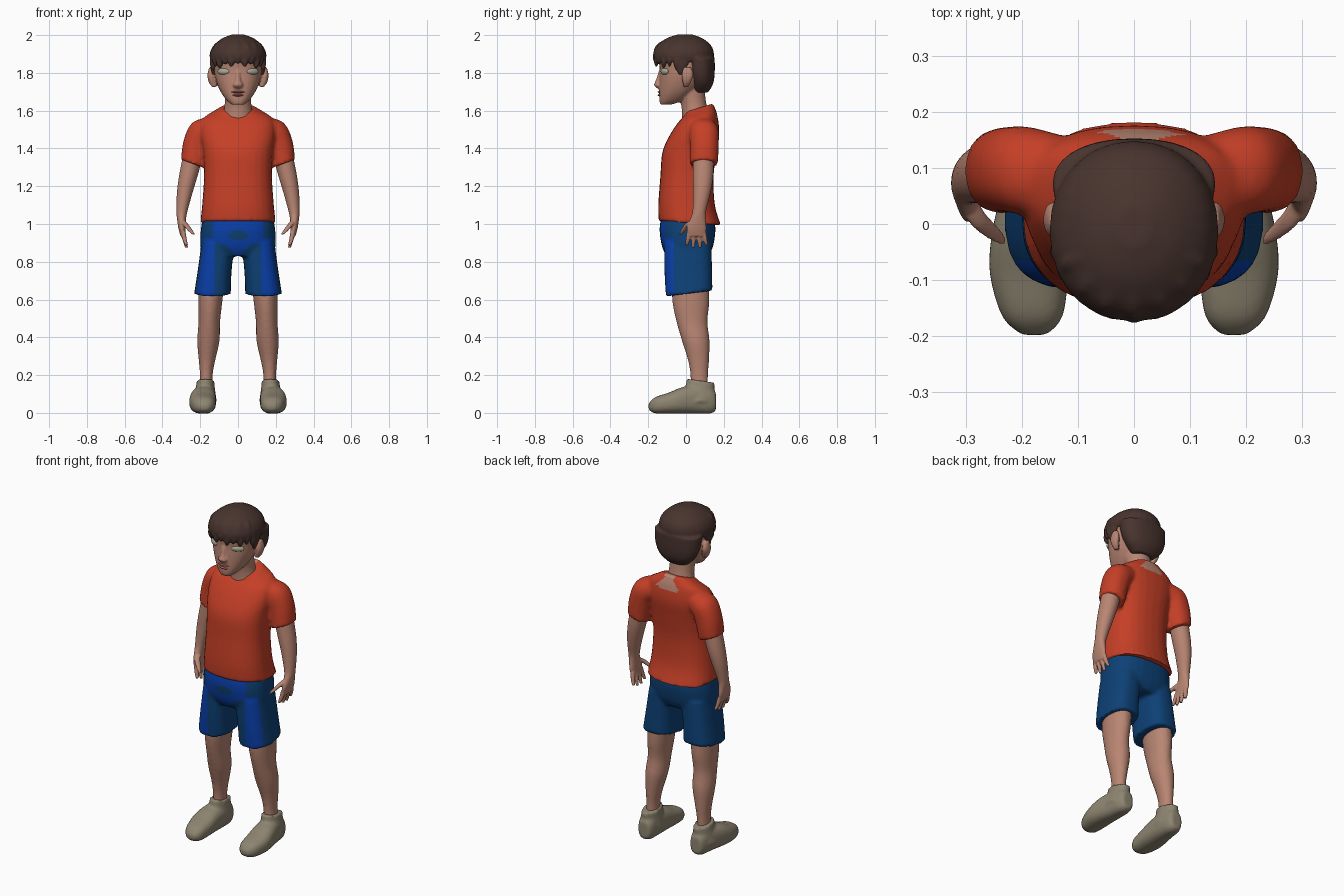
import bpy, bmesh, math
from mathutils import Vector, Euler

cube = bpy.data.objects.get("Cube")
if cube:
    bpy.data.objects.remove(cube, do_unlink=True)


def material(name, r, g, b):
    mat = bpy.data.materials.new(name)
    mat.use_nodes = True
    mat.diffuse_color = (r, g, b, 1)
    shader = mat.node_tree.nodes["Principled BSDF"]
    shader.inputs["Base Color"].default_value = (r, g, b, 1)
    shader.inputs["Roughness"].default_value = .8
    return mat


SKIN = material("skin", .48, .235, .17)
RED = material("shirt_red", .56, .05, .02)
BLUE = material("bright_blue", .003, .05, .4)
NAVY = material("dark_blue", .004, .052, .18)
HAIR = material("hair_brown", .065, .034, .027)
SHOE = material("shoe_grey", .27, .235, .165)
EYE = material("eye_grey", .4, .4, .3)
LIP = material("lip_red", .46, .12, .09)


def smooth_rows(rows, steps=4):
    """Spline through section rows: x, y, z, half width, half depth, pitch, lean."""
    rows = [tuple(r) + (0,) * (7 - len(r)) for r in rows]
    out = []
    for i in range(len(rows) - 1):
        a, b, c, d = rows[max(i - 1, 0)], rows[i], rows[i + 1], rows[min(i + 2, len(rows) - 1)]
        for k in range(steps):
            t = k / steps
            out.append([q + .5 * t * (r - p + t * (2 * p - 5 * q + 4 * r - s
                        + t * (3 * (q - r) + s - p))) for p, q, r, s in zip(a, b, c, d)])
    return out + [list(rows[-1])]


def loft(bm, rows, side=1, power=2.2, sides=28):
    """Closed skin over superellipse sections; side=-1 mirrors it."""
    rings = []
    for x, y, z, a, b, pitch, lean in smooth_rows(rows):
        turn = Euler((math.radians(pitch), math.radians(lean), 0)).to_matrix()
        ring = []
        for k in range(sides):
            t = math.tau * k / sides
            c, s = math.cos(t), math.sin(t)
            u = math.copysign(abs(c) ** (2 / power), c) * max(a, .002)
            v = math.copysign(abs(s) ** (2 / power), s) * max(b, .002)
            p = turn @ Vector((u, v, 0)) + Vector((x, y, z))
            p.x *= side
            ring.append(bm.verts.new(p))
        rings.append(ring)
    faces = [bm.faces.new(rings[0]), bm.faces.new(rings[-1])]
    for low, high in zip(rings, rings[1:]):
        for k in range(sides):
            n = (k + 1) % sides
            faces.append(bm.faces.new((low[k], low[n], high[n], high[k])))
    bmesh.ops.recalc_face_normals(bm, faces=faces)


def blend(name, parts, mats, voxel=.01, rounds=3, rule=None):
    """Fuse lofts (rows, side, power) into one surface; rule picks face colours."""
    bm = bmesh.new()
    for rows, side, power in parts:
        loft(bm, rows, side, power)
    mesh = bpy.data.meshes.new(name)
    bm.to_mesh(mesh)
    bm.free()
    obj = bpy.data.objects.new(name, mesh)
    bpy.context.collection.objects.link(obj)
    for mat in mats:
        mesh.materials.append(mat)
    remesh = obj.modifiers.new("fuse", 'REMESH')
    remesh.mode = 'VOXEL'
    remesh.voxel_size = voxel
    relax = obj.modifiers.new("relax", 'SMOOTH')
    relax.factor = .5
    relax.iterations = rounds
    bpy.ops.object.select_all(action='DESELECT')
    obj.select_set(True)
    bpy.context.view_layer.objects.active = obj
    bpy.ops.object.convert(target='MESH')
    if not obj.data.materials:
        for mat in mats:
            obj.data.materials.append(mat)
    if rule:
        for f in obj.data.polygons:
            f.material_index = rule(f.center, f.normal)
    bpy.ops.object.shade_smooth_by_angle(angle=math.radians(50))
    return obj


def ellipsoid(name, mat, place, size, turn=0):
    bpy.ops.mesh.primitive_uv_sphere_add(segments=20, ring_count=12, radius=1,
                                         location=place, rotation=(0, 0, turn))
    obj = bpy.context.object
    obj.name = name
    obj.scale = size
    obj.data.materials.append(mat)
    bpy.ops.object.shade_smooth()


# Shirt: torso with a tilted collar, and two sleeves
torso = [(0, .02, 1.005, .2, .165, -4), (0, .003, 1.1, .19, .15), (0, .005, 1.25, .18, .141),
         (0, .018, 1.38, .185, .143), (0, .045, 1.48, .198, .131, 4),
         (0, .062, 1.555, .185, .106, 10), (0, .07, 1.595, .125, .085, 16),
         (0, .068, 1.615, .09, .08, 17)]
sleeve = [(.12, .085, 1.515, .06, .07, 0, -60), (.19, .095, 1.485, .073, .078, 0, -45),
          (.222, .097, 1.41, .073, .076, 0, -25), (.238, .094, 1.318, .068, .075, 0, -20)]


def shirt_rule(c, n):
    return int(c.y > .11 and c.z > 1.56 and n.z > .1
               and abs(c.x - .01) < .03 + 1.2 * max(0, 1.61 - c.z))


blend("shirt", [(torso, 1, 2.4), (sleeve, 1, 2.2), (sleeve, -1, 2.2)],
      [RED, SKIN], rule=shirt_rule)

# Shorts: hips and two straight legs
hips = [(0, .008, .83, .17, .11), (0, .008, .88, .198, .135),
        (0, .008, .97, .197, .148), (0, .008, 1.04, .185, .138)]
short_leg = [(.135, .017, .632, .097, .124, 7), (.124, .012, .75, .09, .126, 3),
             (.105, .01, .9, .088, .125)]


def shorts_rule(c, n):
    x = abs(c.x)
    inner = x < .125 and c.z < .87 - 1.2 * max(0, .07 - x) + .03
    spot = (x / .055) ** 2 + ((c.z - .94) / .025) ** 2 < 1
    hip = x > .13 and c.z > .93
    return int(c.y > -.065 or inner or spot or hip)


blend("shorts", [(hips, 1, 2.5), (short_leg, 1, 2.6), (short_leg, -1, 2.6)],
      [BLUE, NAVY], rule=shorts_rule)

# Limbs, mirrored
leg = [(.17, .07, .09, .035, .046), (.168, .07, .2, .034, .047), (.164, .066, .28, .044, .056),
       (.157, .052, .38, .059, .073), (.152, .032, .48, .057, .082),
       (.147, .026, .58, .063, .097), (.14, .022, .7, .07, .1)]
arm = [(.29, .055, .935, .014, .046), (.296, .056, .975, .019, .053), (.299, .062, 1.02, .023, .043),
       (.297, .07, 1.065, .029, .036), (.283, .083, 1.16, .041, .046),
       (.264, .09, 1.25, .049, .054), (.238, .093, 1.36, .054, .056)]
thumb = [(.235, -.028, .945, .008, .009), (.252, -.015, .965, .013, .014),
         (.28, .012, 1.0, .016, .018), (.295, .045, 1.02, .015, .02)]
hand = [arm, thumb]
for i in range(4):
    reach = .868 + .012 * abs(i - 1.5)
    tip, base = .002 + .036 * i, .018 + .025 * i
    hand.append([(.272, tip, reach, .008, .008), (.282, (tip + base) / 2, .915, .012, .012),
                 (.291, base, .96, .013, .014)])

# Shoe: foot swept from toe to heel plus an ankle collar
foot = [(.178, -.198, .033, .022, .016, 90), (.181, -.165, .04, .054, .042, 90),
        (.187, -.09, .052, .07, .056, 90), (.185, -.02, .066, .069, .07, 90),
        (.177, .06, .072, .06, .076, 90), (.174, .125, .068, .05, .072, 90),
        (.173, .158, .06, .034, .05, 90)]
collar = [(.178, .06, .06, .066, .09), (.174, .072, .12, .053, .078), (.172, .078, .17, .046, .075, -8)]

for label, side in (("left", 1), ("right", -1)):
    blend(label + "_leg", [(leg, side, 2)], [SKIN])
    blend(label + "_arm_and_hand", [(rows, side, 2) for rows in hand], [SKIN], .005, 3)
    blend(label + "_shoe", [(foot, side, 2.5), (collar, side, 2)], [SHOE], .008, 4)

# Head: skull, neck, nose and ears
skull = [(0, -.108, 1.632, .032, .028), (0, -.077, 1.655, .06, .064), (0, -.047, 1.7, .092, .095),
         (0, -.022, 1.76, .117, .119), (0, -.01, 1.82, .128, .129),
         (0, -.01, 1.9, .13, .135), (0, -.01, 1.96, .09, .09)]
neck = [(0, .055, 1.55, .085, .075), (0, .04, 1.64, .07, .067), (0, .015, 1.75, .075, .08)]
nose = [(0, -.137, 1.715, .014, .01), (0, -.147, 1.735, .027, .022),
        (0, -.142, 1.762, .015, .018), (0, -.132, 1.81, .012, .012)]
ear = [(.124, .0, 1.725, .012, .012), (.137, .004, 1.75, .018, .022),
       (.144, .008, 1.79, .018, .032), (.142, .008, 1.83, .01, .02)]
blend("head", [(skull, 1, 2.3), (neck, 1, 2), (nose, 1, 2), (ear, 1, 2), (ear, -1, 2)],
      [SKIN], .006, 3)

# Eyes and lips
for label, side in (("left", 1), ("right", -1)):
    ellipsoid(label + "_eye", EYE, (side * .077, -.113, 1.808), (.036, .014, .018), side * .5)
ellipsoid("upper_lip", LIP, (0, -.135, 1.699), (.036, .015, .006))
ellipsoid("lower_lip", LIP, (0, -.135, 1.682), (.029, .015, .007))

# Hair: crown, back of the head, fringe locks and sideburns
crown = [(0, -.012, 1.862, .146, .152), (0, -.013, 1.9, .15, .161), (0, -.01, 1.945, .13, .143),
         (0, -.008, 1.983, .083, .095), (0, -.005, 2.004, .03, .035)]
nape = [(0, .075, 1.695, .065, .04), (0, .083, 1.74, .112, .06),
        (0, .078, 1.8, .138, .074), (0, .07, 1.88, .146, .082)]
sideburn = [(.128, -.03, 1.79, .008, .01), (.134, -.025, 1.83, .012, .03),
            (.134, -.02, 1.88, .014, .05)]
hair = [(crown, 1, 2.1), (nape, 1, 2.2), (sideburn, 1, 2), (sideburn, -1, 2)]
LOCKS = 11
for i in range(LOCKS):
    t = math.radians(-75 + 150 * i / (LOCKS - 1))
    x, y = math.sin(t), -math.cos(t)
    drop = 1.832 + .014 * (i % 2) - .016 * x * x
    hair.append(([(x * .136, y * .15 - .012, drop, .005, .005),
                  (x * .135, y * .149 - .012, drop + .03, .02, .014),
                  (x * .126, y * .138 - .012, 1.91, .024, .022)], 1, 2))
# Swept ridges over the crown
for i in range(-3, 4):
    t = .38 * i
    x, y = math.sin(t), -math.cos(t)
    hair.append(([(x * .138, y * .152 - .012, 1.88, .014, .014),
                  (x * .122, y * .134 - .012, 1.945, .016, .014),
                  (x * .07, y * .08 - .01, 1.983, .012, .01)], 1, 2))
blend("hair", hair, [HAIR], .007, 2)
